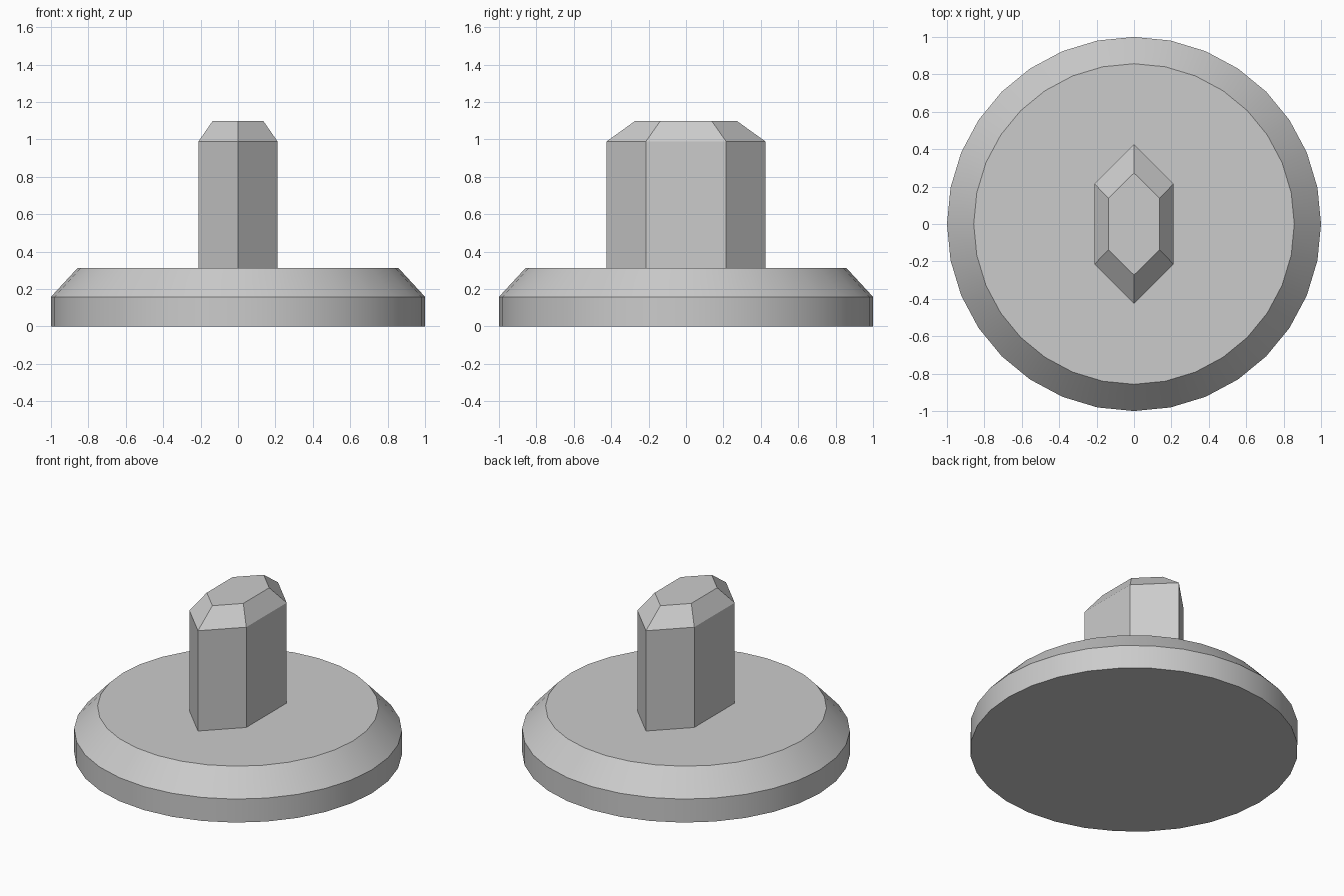
import bpy, bmesh, math

cube = bpy.data.objects.get("Cube")
if cube:
    bpy.data.objects.remove(cube, do_unlink=True)

grey = bpy.data.materials.new("plain_grey")
grey.use_nodes = True
colour = (0.6, 0.6, 0.6, 1)
grey.diffuse_color = colour
grey.node_tree.nodes["Principled BSDF"].inputs["Base Color"].default_value = colour


def loft(name, rings):
    """Closed solid through stacked rings of equal point count."""
    bm = bmesh.new()
    loops = [[bm.verts.new(p) for p in ring] for ring in rings]
    n = len(loops[0])
    for low, high in zip(loops, loops[1:]):
        for i in range(n):
            j = (i + 1) % n
            bm.faces.new((low[i], low[j], high[j], high[i]))
    bm.faces.new(loops[0][::-1])
    bm.faces.new(loops[-1])
    mesh = bpy.data.meshes.new(name)
    bm.to_mesh(mesh)
    bm.free()
    mesh.materials.append(grey)
    obj = bpy.data.objects.new(name, mesh)
    bpy.context.collection.objects.link(obj)
    return obj


def circle(radius, z, sides=32):
    return [(radius * math.cos(math.tau * i / sides),
             radius * math.sin(math.tau * i / sides), z) for i in range(sides)]


def long_hexagon(size, z):
    half, side, tip = 0.212 * size, 0.215 * size, 0.426 * size
    return [(half, -side, z), (half, side, z), (0, tip, z),
            (-half, side, z), (-half, -side, z), (0, -tip, z)]


# Round base with a sloped rim
base = loft("round_base", [circle(1, 0), circle(1, 0.158), circle(0.857, 0.313)])
bpy.ops.object.select_all(action="DESELECT")
base.select_set(True)
bpy.context.view_layer.objects.active = base
bpy.ops.object.shade_smooth_by_angle(angle=math.radians(30))

# Six-sided upright post with a chamfered top
loft("hexagonal_post", [long_hexagon(1, 0.313), long_hexagon(1, 0.988),
                        long_hexagon(0.64, 1.098)])
